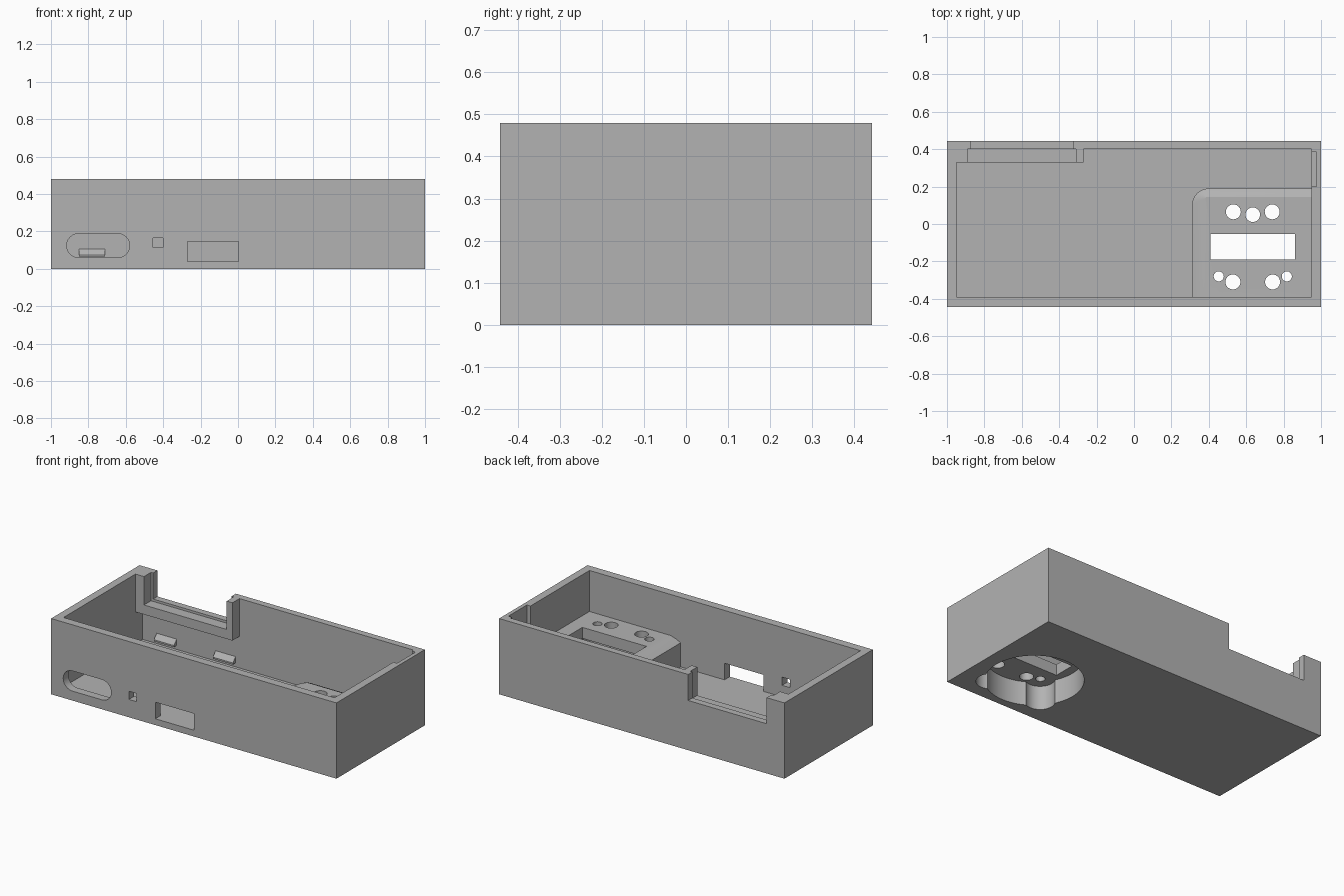
import bpy, bmesh
from math import sin, cos, pi

old = bpy.data.objects.get("Cube")
if old:
    bpy.data.objects.remove(old)

GREY = (0.45, 0.45, 0.45, 1)
mat = bpy.data.materials.new("plain grey")
mat.use_nodes = True
mat.diffuse_color = GREY
mat.node_tree.nodes["Principled BSDF"].inputs["Base Color"].default_value = GREY


def loft(name, rings):
    """Closed solid through rings of equal point count."""
    bm = bmesh.new()
    loops = [[bm.verts.new(p) for p in ring] for ring in rings]
    n = len(loops[0])
    for a, b in zip(loops, loops[1:]):
        for i in range(n):
            j = (i + 1) % n
            bm.faces.new((a[i], a[j], b[j], b[i]))
    bm.faces.new(loops[0][::-1])
    bm.faces.new(loops[-1])
    bmesh.ops.recalc_face_normals(bm, faces=bm.faces)
    mesh = bpy.data.meshes.new(name)
    bm.to_mesh(mesh)
    bm.free()
    mesh.materials.append(mat)
    obj = bpy.data.objects.new(name, mesh)
    bpy.context.collection.objects.link(obj)
    return obj


def box(name, x, y, z):
    corners = [(x[0], y[0]), (x[1], y[0]), (x[1], y[1]), (x[0], y[1])]
    return loft(name, [[(px, py, h) for px, py in corners] for h in z])


def cylinder(name, x, y, r, z, n=32):
    pts = [(x + r * cos(2 * pi * i / n), y + r * sin(2 * pi * i / n)) for i in range(n)]
    return loft(name, [[(px, py, h) for px, py in pts] for h in z])


def combine(target, tool, operation):
    """Apply a boolean and discard the tool."""
    mod = target.modifiers.new("combine", 'BOOLEAN')
    mod.operation = operation
    mod.solver = 'EXACT'
    mod.object = tool
    tool.hide_render = True
    graph = bpy.context.evaluated_depsgraph_get()
    mesh = bpy.data.meshes.new_from_object(target.evaluated_get(graph))
    target.modifiers.clear()
    target.data = mesh
    bpy.data.objects.remove(tool)


def cut(tool):
    combine(case, tool, 'DIFFERENCE')


def add(tool):
    combine(case, tool, 'UNION')


# Open-topped case
W, D, H, FLOOR = 1, 0.4425, 0.48, 0.04
case = box("case", (-W, W), (-D, D), (0, H))
cut(box("cavity", (-0.95, 0.95), (-0.39, 0.4), (FLOOR, 0.6)))

# Thickened back wall that carries the panel opening
add(box("panel_frame", (-0.97, -0.27), (0.33, 0.42), (0.24, H)))
cut(box("panel_opening", (-0.875, -0.325), (0.38, 0.6), (0.315, 0.6)))
cut(box("panel_rebate", (-0.89, -0.31), (0.25, 0.4), (0.3, 0.6)))

# Snap tabs with sloping tops on the back wall
for x in (-0.78, -0.367):
    side = [(0.42, 0.065), (0.372, 0.065), (0.372, 0.075), (0.4, 0.105), (0.42, 0.105)]
    add(loft("snap_tab", [[(x + s, y, z) for y, z in side] for s in (-0.07, 0.07)]))


# Raised socket housing with a rounded corner and chamfered top
def housing_ring(x0, y1, r, z):
    arc = [(x0 + r - r * sin(i * pi / 16), y1 - r + r * cos(i * pi / 16)) for i in range(9)]
    return [(x, y, z) for x, y in [(0.97, -0.42), (0.97, y1)] + arc + [(x0, -0.42)]]


add(loft("socket_housing", [
    housing_ring(0.31, 0.19, 0.09, 0.02),
    housing_ring(0.31, 0.19, 0.09, 0.193),
    housing_ring(0.345, 0.17, 0.05, 0.209),
    housing_ring(0.38, 0.145, 0.01, 0.22)]))

# Round pocket with two ears, open underneath
pocket = cylinder("pocket", 0.635, -0.115, 0.28, (-0.1, 0.15), 64)
for x in (0.455, 0.815):
    combine(pocket, cylinder("ear", x, -0.28, 0.085, (-0.1, 0.15)), 'UNION')
cut(pocket)

# Slot and pin holes through the housing top
cut(box("socket_slot", (0.41, 0.86), (-0.19, -0.053), (0.1, 0.4)))
for x, y, r in ((0, 0.05, 0.039), (0.104, 0.065, 0.04), (0.106, -0.31, 0.04), (0.182, -0.28, 0.027)):
    for s in ((1, -1) if x else (1,)):
        cut(cylinder("pin_hole", 0.635 + s * x, y, r, (0.1, 0.4)))

# Recess in the left wall
cut(box("wall_recess", (0.9, 0.975), (0.2, 0.385), (FLOOR + 0.01, 0.6)))

# Front openings: stadium slot, square hole and rectangular port
slot = []
for x, start in ((-0.643, -pi / 2), (-0.852, pi / 2)):
    slot += [(x + 0.064 * cos(start + i * pi / 12), 0.124 + 0.064 * sin(start + i * pi / 12))
             for i in range(13)]
cut(loft("front_slot", [[(x, y, z) for x, z in slot] for y in (-0.6, -0.35)]))
cut(box("square_hole", (-0.455, -0.4), (-0.6, -0.35), (0.113, 0.165)))
cut(box("front_port", (-0.27, 0.003), (-0.6, -0.35), (FLOOR, 0.145)))

# Smooth curved walls, keep edges crisp
bpy.ops.object.select_all(action='DESELECT')
case.select_set(True)
bpy.context.view_layer.objects.active = case
bpy.ops.object.shade_smooth_by_angle(angle=pi / 9)
